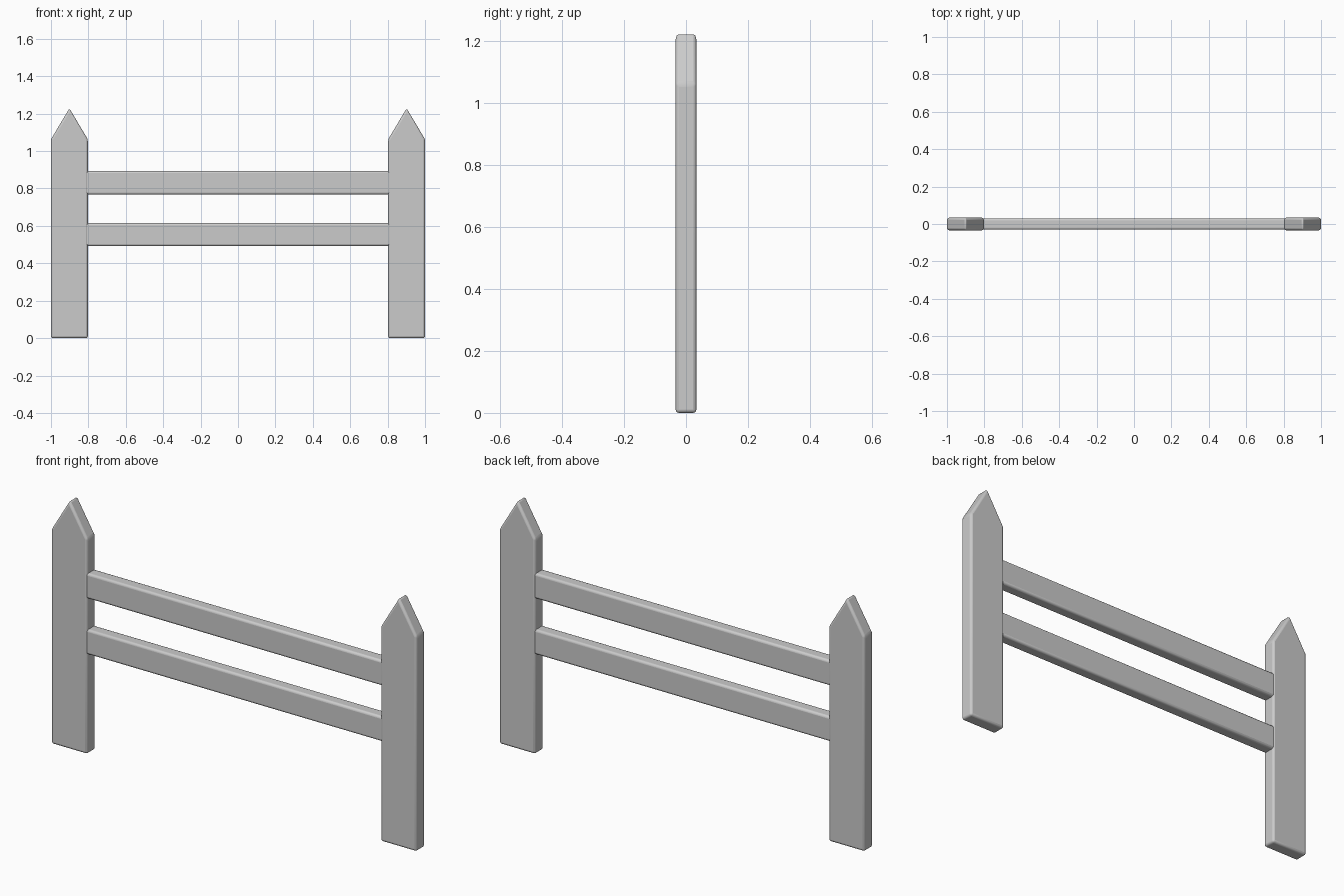
import bpy, bmesh

if "Cube" in bpy.data.objects:
    bpy.data.objects.remove(bpy.data.objects["Cube"])


def extruded(name, profile, depth, bevel):
    """Extrude an x-z outline along y, centred on y = 0, with rounded edges."""
    bm = bmesh.new()
    face = bm.faces.new([bm.verts.new((x, -depth / 2, z)) for x, z in profile])
    ext = bmesh.ops.extrude_face_region(bm, geom=[face])
    moved = [v for v in ext["geom"] if isinstance(v, bmesh.types.BMVert)]
    bmesh.ops.translate(bm, verts=moved, vec=(0, depth, 0))
    bmesh.ops.recalc_face_normals(bm, faces=bm.faces)
    mesh = bpy.data.meshes.new(name)
    bm.to_mesh(mesh)
    bm.free()
    obj = bpy.data.objects.new(name, mesh)
    bpy.context.collection.objects.link(obj)
    mod = obj.modifiers.new("rounded_edges", "BEVEL")
    mod.width = bevel
    mod.segments = 3
    mod.limit_method = "ANGLE"
    bpy.ops.object.select_all(action="DESELECT")
    obj.select_set(True)
    bpy.context.view_layer.objects.active = obj
    bpy.ops.object.shade_smooth_by_angle()
    return obj


# Pointed posts at both ends
for side, name in ((-1, "left_post"), (1, "right_post")):
    outer, inner, mid = side * 1.0, side * 0.803, side * 0.9015
    extruded(name, [(outer, 0), (inner, 0), (inner, 1.063),
                    (mid, 1.228), (outer, 1.063)], 0.067, 0.011)

# Two rails, with their ends buried inside the posts
for name, low, high in (("lower_rail", 0.492, 0.615), ("upper_rail", 0.768, 0.893)):
    extruded(name, [(-0.83, low), (0.83, low), (0.83, high), (-0.83, high)],
             0.06, 0.011)
